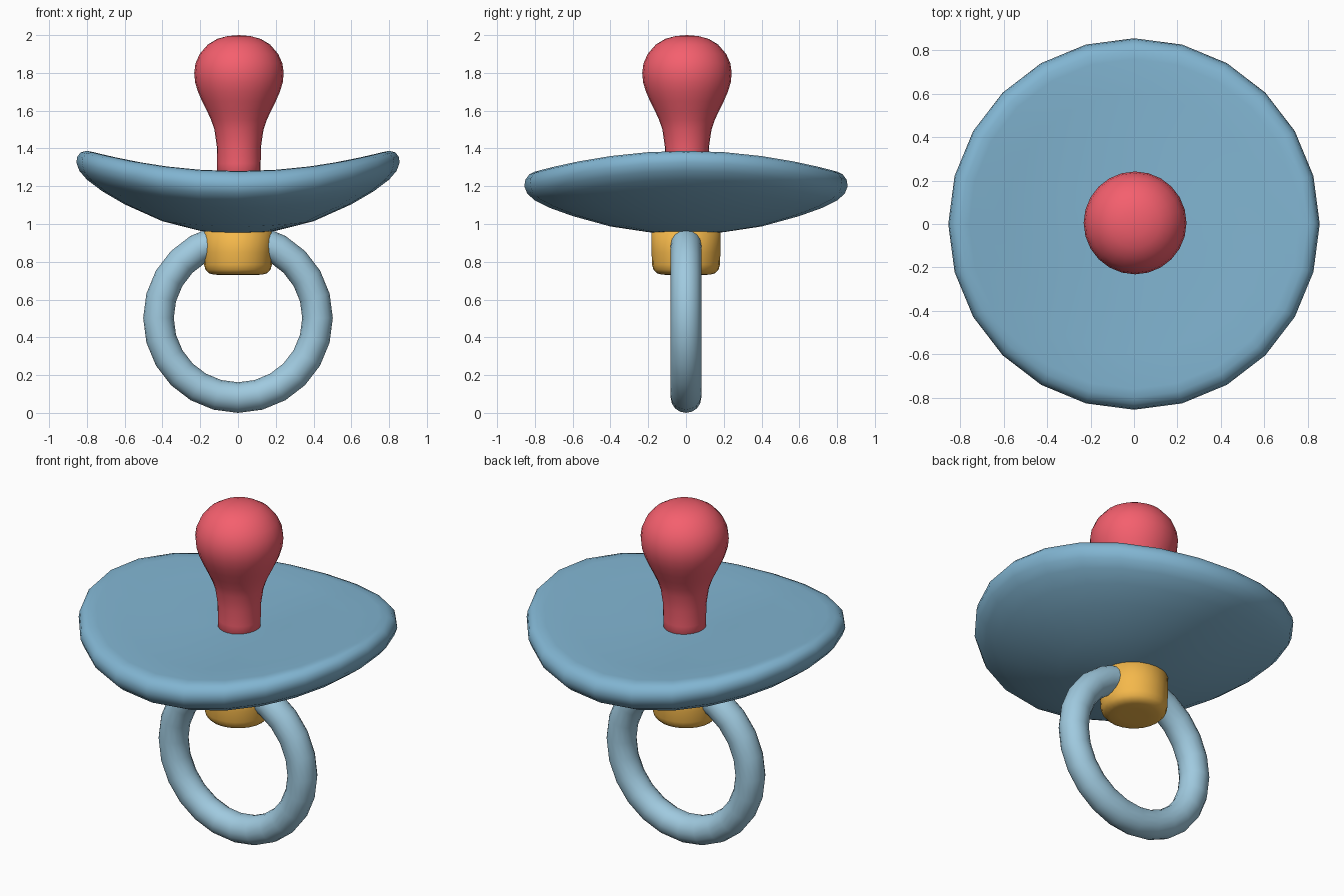
import bpy, bmesh, math

if "Cube" in bpy.data.objects:
    bpy.data.objects.remove(bpy.data.objects["Cube"])

SEG = 24


def material(name, rgb):
    m = bpy.data.materials.new(name)
    m.diffuse_color = (*rgb, 1)
    m.use_nodes = True
    m.node_tree.nodes["Principled BSDF"].inputs["Base Color"].default_value = m.diffuse_color
    return m


def lathe(name, profile, mat, bend=0.0, offset=0.0):
    """Revolve (radius, z) points about z; bend lifts the sides along x."""
    bm = bmesh.new()
    rings = []
    for r, z in profile:
        if r == 0:
            rings.append([bm.verts.new((offset, offset, z))])
            continue
        ring = []
        for i in range(SEG):
            a = 2 * math.pi * i / SEG
            x, y = r * math.cos(a), r * math.sin(a)
            ring.append(bm.verts.new((x + offset, y + offset, z + bend * x * x)))
        rings.append(ring)
    for a, b in zip(rings, rings[1:]):
        for i in range(SEG):
            j = (i + 1) % SEG
            quad = [a[i % len(a)], a[j % len(a)], b[j % len(b)], b[i % len(b)]]
            bm.faces.new(list(dict.fromkeys(quad)))
    bmesh.ops.recalc_face_normals(bm, faces=bm.faces[:])
    mesh = bpy.data.meshes.new(name)
    bm.to_mesh(mesh)
    bm.free()
    mesh.materials.append(mat)
    mesh.shade_smooth()
    ob = bpy.data.objects.new(name, mesh)
    bpy.context.collection.objects.link(ob)
    return ob


blue = material("shield_blue", (0.22, 0.46, 0.64))
pale = material("ring_blue", (0.35, 0.59, 0.74))
red = material("teat_red", (0.91, 0.115, 0.155))
gold = material("knob_yellow", (0.91, 0.48, 0.07))

# Mouth shield: domed disc curved upward at both sides
lathe("shield", [(0, 0.945), (0.1, 0.948), (0.2, 0.957), (0.4, 0.987),
                 (0.6, 1.042), (0.72, 1.085), (0.8, 1.125), (0.84, 1.16),
                 (0.856, 1.2), (0.85, 1.235), (0.83, 1.262), (0.8, 1.277),
                 (0.76, 1.28), (0.6, 1.277), (0.4, 1.276), (0.2, 1.275),
                 (0, 1.275)], blue, bend=0.172)

# Bulb-shaped teat
lathe("teat", [(0, 1.2), (0.115, 1.2), (0.115, 1.32), (0.117, 1.41),
               (0.13, 1.5), (0.147, 1.55), (0.17, 1.6), (0.195, 1.65),
               (0.217, 1.7), (0.232, 1.75), (0.237, 1.8), (0.23, 1.85),
               (0.208, 1.9), (0.165, 1.95), (0.115, 1.98), (0.06, 1.995),
               (0, 2.0)], red, offset=0.005)

# Rounded knob holding the ring
lathe("knob", [(0, 0.73), (0.08, 0.73), (0.13, 0.732), (0.155, 0.74),
               (0.172, 0.757), (0.18, 0.785), (0.182, 0.85), (0.182, 1.01),
               (0, 1.01)], gold)

# Hanging ring
bpy.ops.mesh.primitive_torus_add(
    location=(0, 0, 0.502), rotation=(math.pi / 2, 0, 0),
    major_radius=0.421, minor_radius=0.081,
    major_segments=SEG, minor_segments=16)
ring = bpy.context.object
ring.name = "handle_ring"
ring.data.materials.append(pale)
ring.data.shade_smooth()
